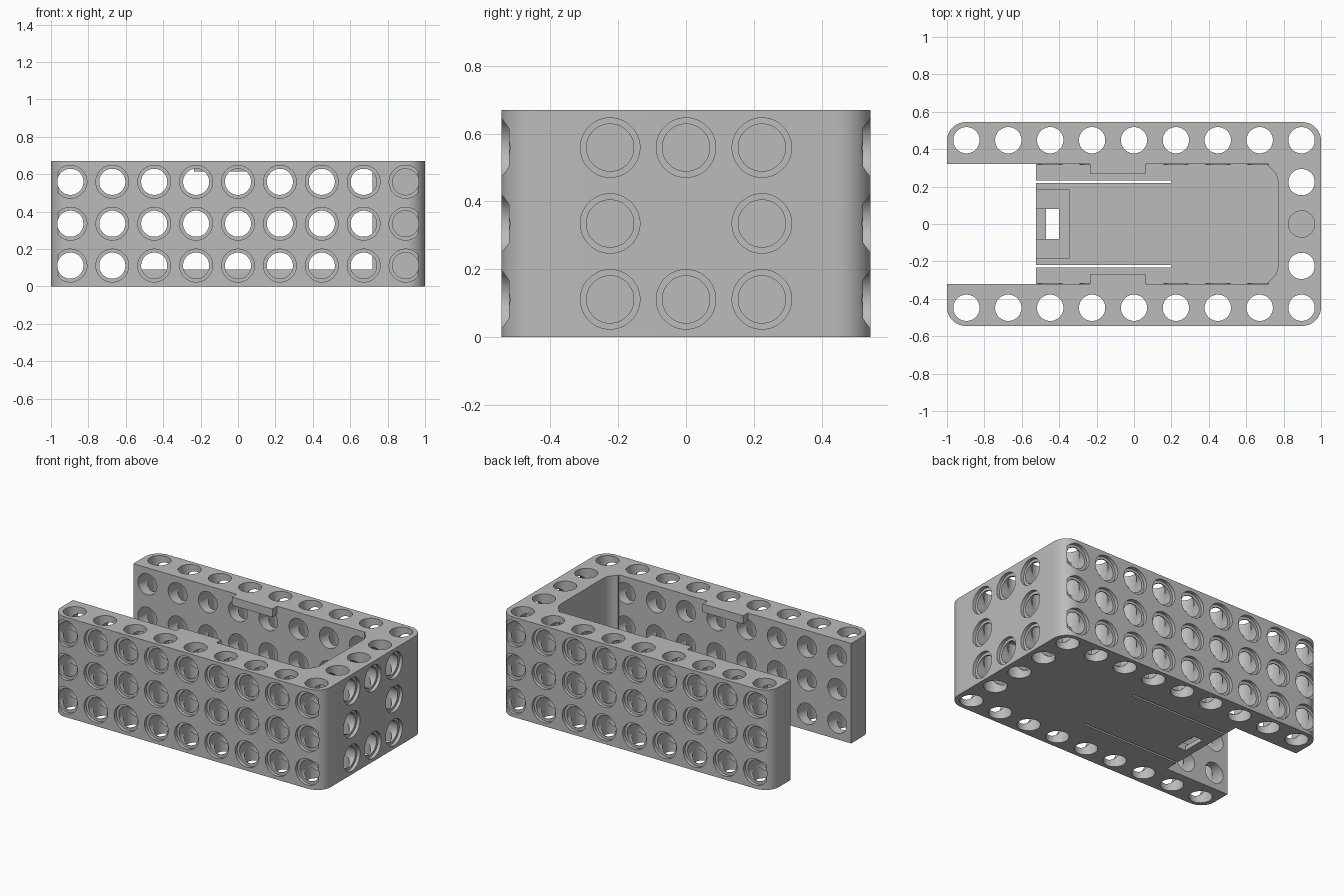
import bpy, bmesh, math
from mathutils import Matrix, Vector

cube = bpy.data.objects.get("Cube")
if cube:
    bpy.data.objects.remove(cube, do_unlink=True)

LENGTH, WIDTH, HEIGHT = 2.0, 1.09, 0.67
PITCH, RADIUS, BORE_RADIUS, BORE_DEPTH = 0.224, 0.07, 0.088, 0.022
WALL_Y, FLOOR_Z, FLOOR_START = 0.32, 0.09, -0.525
HOLE_DEPTH = 0.226

grey = bpy.data.materials.new("plain grey")
grey.use_nodes = True
grey.diffuse_color = (0.5, 0.5, 0.5, 1)
grey.node_tree.nodes["Principled BSDF"].inputs["Base Color"].default_value = (0.5, 0.5, 0.5, 1)


def to_object(name, bm):
    bmesh.ops.recalc_face_normals(bm, faces=bm.faces)
    mesh = bpy.data.meshes.new(name)
    bm.to_mesh(mesh)
    bm.free()
    mesh.materials.append(grey)
    obj = bpy.data.objects.new(name, mesh)
    bpy.context.collection.objects.link(obj)
    return obj


def prism(name, outline, low, high):
    bm = bmesh.new()
    face = bm.faces.new([bm.verts.new((x, y, low)) for x, y in outline])
    top = bmesh.ops.extrude_face_region(bm, geom=[face])["geom"]
    verts = [v for v in top if isinstance(v, bmesh.types.BMVert)]
    bmesh.ops.translate(bm, verts=verts, vec=(0, 0, high - low))
    return to_object(name, bm)


def box(name, x, y, z):
    return prism(name, [(x[0], y[0]), (x[1], y[0]), (x[1], y[1]), (x[0], y[1])], *z)


def arc(cx, cy, radius, start, end, steps=10):
    angles = [math.radians(start + (end - start) * i / steps) for i in range(steps + 1)]
    return [(cx + radius * math.cos(a), cy + radius * math.sin(a)) for a in angles]


def add_lathe(bm, profile, origin, axis, segments=32):
    """Closed round cutter: profile is (radius, distance along axis)."""
    turn = Vector((0, 0, 1)).rotation_difference(Vector(axis)).to_matrix().to_4x4()
    place = Matrix.Translation(origin) @ turn
    rings = []
    for r, d in profile:
        angles = [2 * math.pi * (i + 0.5) / segments for i in range(segments)]
        rings.append([bm.verts.new(place @ Vector((r * math.cos(a), r * math.sin(a), d)))
                      for a in angles])
    for a, b in zip(rings, rings[1:]):
        for i in range(segments):
            j = (i + 1) % segments
            bm.faces.new((a[i], a[j], b[j], b[i]))
    bm.faces.new(rings[0])
    bm.faces.new(rings[-1])


def cut(target, cutter):
    cutter.hide_render = True
    mod = target.modifiers.new("cut", 'BOOLEAN')
    mod.operation, mod.solver, mod.object = 'DIFFERENCE', 'EXACT', cutter
    bpy.context.view_layer.objects.active = target
    bpy.ops.object.modifier_apply(modifier=mod.name)
    bpy.data.objects.remove(cutter, do_unlink=True)


# Rounded outer block
cx, cy, corner = LENGTH / 2 - 0.1, WIDTH / 2 - 0.1, 0.1
outline = (arc(cx, cy, corner, 0, 90) + arc(-cx, cy, corner, 90, 180)
           + arc(-cx, -cy, corner, 180, 270) + arc(cx, -cy, corner, 270, 360))
frame = prism("frame", outline, 0, HEIGHT)

# Tray cavity with stepped round inner corners, open at one end
side = [(-1.1, WALL_Y), (0.72, WALL_Y)] + arc(0.67, 0.22, 0.1, 60, 0)
cavity = side + [(x, -y) for x, y in reversed(side)]
cut(frame, prism("cavity_cutter", cavity, FLOOR_Z, 1))
cut(frame, box("end_cutter", (-1.1, FLOOR_START), (-WALL_Y, WALL_Y), (-0.1, 0.3)))

# Floor details: latch recess, notch, window and flex slots
cut(frame, box("recess_cutter", (-0.6, -0.345), (-0.185, 0.185), (0.05, 0.2)))
cut(frame, box("notch_cutter", (-0.6, -0.44), (-0.08, 0.08), (0.03, 0.2)))
cut(frame, box("window_cutter", (-0.47, -0.4), (-0.08, 0.08), (-0.1, 0.2)))
for s in (-1, 1):
    cut(frame, box("slot_cutter", (-0.6, 0.2), (s * 0.225 - 0.007, s * 0.225 + 0.007), (-0.1, 0.2)))

columns = [PITCH * i for i in range(-4, 5)]
levels = [HEIGHT / 2 + PITCH * i for i in (-1, 0, 1)]
bored = [(BORE_RADIUS, -0.05), (BORE_RADIUS, BORE_DEPTH), (RADIUS, BORE_DEPTH), (RADIUS, HOLE_DEPTH)]

# Plain vertical holes; the middle end one is blind from both faces
bm = bmesh.new()
through = [(x, s * 2 * PITCH) for x in columns for s in (-1, 1)]
through += [(4 * PITCH, s * PITCH) for s in (-1, 1)]
for x, y in through:
    add_lathe(bm, [(0.0705, -0.1), (0.0705, HEIGHT + 0.1)], (x, y, 0), (0, 0, 1))
for z, direction in ((0, 1), (HEIGHT, -1)):
    add_lathe(bm, [(0.0705, -0.1), (0.0705, HOLE_DEPTH)], (4 * PITCH, 0, z), (0, 0, direction))
cut(frame, to_object("vertical_hole_cutter", bm))

# Counterbored holes in the long walls
bm = bmesh.new()
for s in (-1, 1):
    for x in columns:
        for z in levels:
            add_lathe(bm, bored, (x, s * WIDTH / 2, z), (0, -s, 0))
cut(frame, to_object("side_hole_cutter", bm))

# Counterbored blind holes in the closed end, none in the centre
bm = bmesh.new()
blind = bored[:-1] + [(RADIUS, 0.22)]
for i in (-1, 0, 1):
    for k, z in enumerate(levels):
        if i or k != 1:
            add_lathe(bm, blind, (LENGTH / 2, i * PITCH, z), (-1, 0, 0))
cut(frame, to_object("end_hole_cutter", bm))

# Retaining tabs at the top of the inner walls
box("left_tab", (-0.235, 0.065), (0.27, WALL_Y), (0.615, HEIGHT))
box("right_tab", (-0.235, 0.065), (-WALL_Y, -0.27), (0.615, HEIGHT))

# Smooth rounds, crisp edges
bpy.ops.object.select_all(action='DESELECT')
frame.select_set(True)
bpy.context.view_layer.objects.active = frame
bpy.ops.object.shade_smooth_by_angle(angle=math.radians(30))
